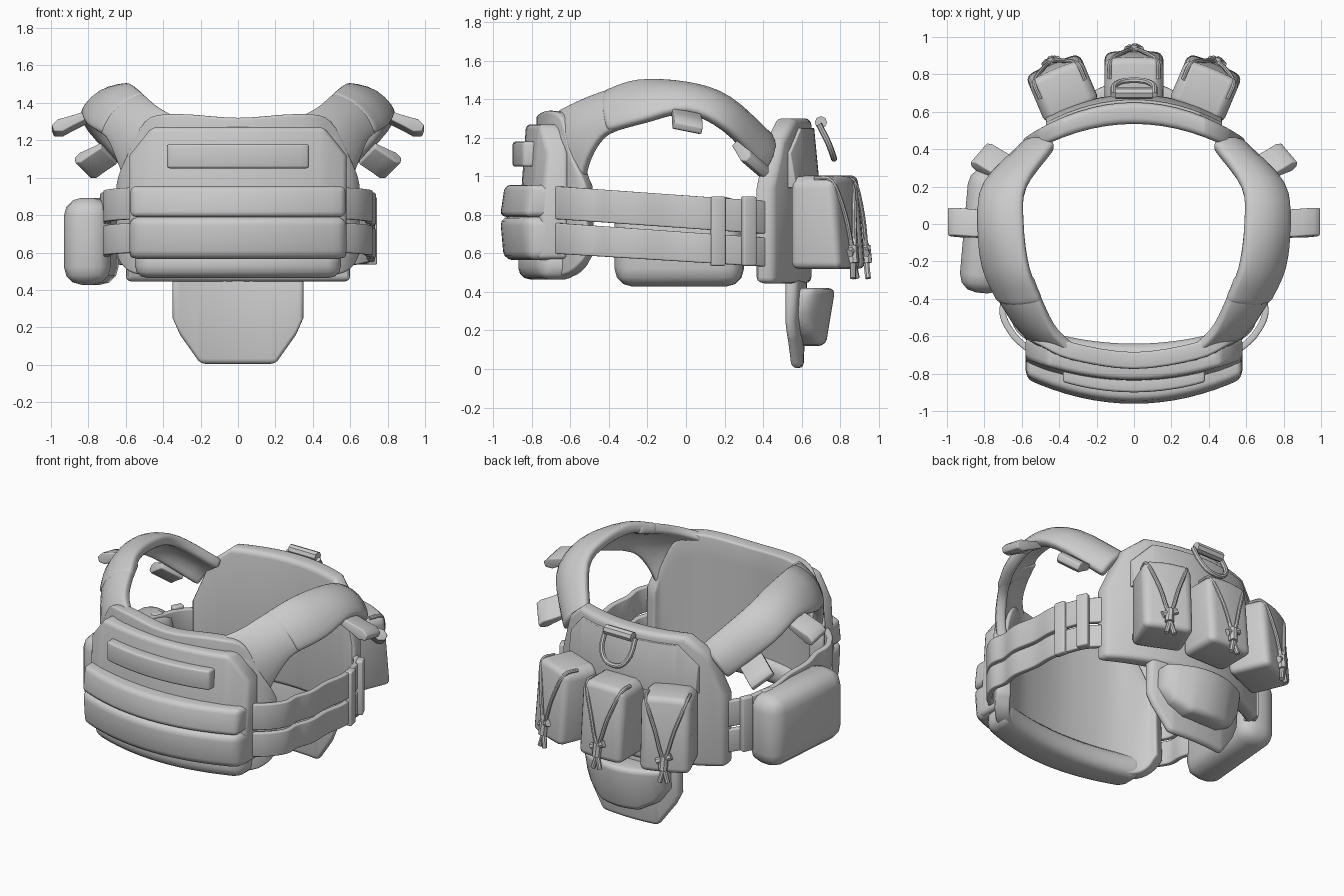
import bpy, bmesh, math
from mathutils import Vector, Matrix

if "Cube" in bpy.data.objects:
    bpy.data.objects.remove(bpy.data.objects["Cube"])

GREY = (0.6, 0.6, 0.6, 1)
fabric = bpy.data.materials.new("plain_grey_fabric")
fabric.use_nodes = True
fabric.diffuse_color = GREY
fabric.node_tree.nodes["Principled BSDF"].inputs["Base Color"].default_value = GREY


def finish(obj, bevel=0.0, thick=0.0, matrix=None):
    """Apply thickness and rounding, fix normals, shade and colour."""
    if thick:
        m = obj.modifiers.new("thickness", 'SOLIDIFY')
        m.thickness, m.offset = thick, 0
    if bevel:
        m = obj.modifiers.new("rounding", 'BEVEL')
        m.width, m.segments = bevel, 3
        m.limit_method, m.angle_limit = 'ANGLE', math.radians(42)
    bpy.ops.object.select_all(action='DESELECT')
    bpy.context.view_layer.objects.active = obj
    obj.select_set(True)
    bpy.ops.object.convert(target='MESH')
    obj = bpy.context.object
    if matrix:
        obj.data.transform(matrix)
    bm = bmesh.new()
    bm.from_mesh(obj.data)
    bmesh.ops.recalc_face_normals(bm, faces=bm.faces)
    bm.to_mesh(obj.data)
    bm.free()
    obj.data.materials.clear()
    obj.data.materials.append(fabric)
    bpy.ops.object.shade_smooth_by_angle(angle=math.radians(40))
    return obj


def mesh_object(name, verts, faces):
    me = bpy.data.meshes.new(name)
    me.from_pydata([tuple(v) for v in verts], [], faces)
    obj = bpy.data.objects.new(name, me)
    bpy.context.collection.objects.link(obj)
    return obj


def spline(points, steps=4):
    """Smooth path through the points."""
    p = [Vector(q) for q in points]
    p = [2 * p[0] - p[1]] + p + [2 * p[-1] - p[-2]]
    out = []
    for a, b, c, d in zip(p, p[1:], p[2:], p[3:]):
        for i in range(steps):
            t = i / steps
            out.append(0.5 * (2 * b + (c - a) * t + (2 * a - 5 * b + 4 * c - d) * t ** 2
                              + (3 * b - a - 3 * c + d) * t ** 3))
    return out + [p[-2]]


def ribbon(name, rail_a, rail_b, thick, bulge=0.0, bevel=0.01, side=1, both=False, rows=6):
    """Band stretched between two rails, bulging away from the torso."""
    rails = []
    for rail in (rail_a, rail_b):
        if both:
            rail = [(-x, y, z) for x, y, z in reversed(rail[1:])] + rail
        rails.append(spline([(side * x, y, z) for x, y, z in rail]))
    a, b = rails
    n, verts = len(a), []
    for i in range(n):
        tangent = a[min(i + 1, n - 1)] + b[min(i + 1, n - 1)] - a[max(i - 1, 0)] - b[max(i - 1, 0)]
        normal = tangent.cross(b[i] - a[i]).normalized()
        if normal.dot((a[i] + b[i]) / 2 - Vector((0, 0, 0.9))) < 0:
            normal.negate()
        for j in range(rows + 1):
            t = j / rows
            verts.append(a[i].lerp(b[i], t) + normal * bulge * (1 - (2 * t - 1) ** 2))
    w = rows + 1
    faces = [(i * w + j, i * w + j + 1, i * w + w + j + 1, i * w + w + j)
             for i in range(n - 1) for j in range(rows)]
    return finish(mesh_object(name, verts, faces), bevel, thick)


def interp(table, x):
    for (x0, v0), (x1, v1) in zip(table, table[1:]):
        if x <= x1:
            return v0 + (v1 - v0) * (x - x0) / (x1 - x0)
    return table[-1][1]


def panel(name, w, lo, hi, inner, outer, bevel, sink=(0, 0), matrix=None, n=16):
    """Curved slab: lo and hi outline over |x|, inner and outer depth as (y, bend)."""
    lo = lo if isinstance(lo, list) else [(0, lo), (w, lo)]
    hi = hi if isinstance(hi, list) else [(0, hi), (w, hi)]
    xs = {round(-w + 2 * w * i / n, 4) for i in range(n + 1)}
    xs |= {s * x for x, z in lo + hi for s in (1, -1)}
    verts, faces = [], []
    for x in sorted(xs):
        z0, z1 = interp(lo, abs(x)), interp(hi, abs(x))
        yi, yo = (c + k * x * x for c, k in (inner, outer))
        verts += [(x, yi, z0), (x, yo + sink[0], z0), (x, yo + sink[1], z1), (x, yi, z1)]
    last = len(verts) - 4
    for c in range(0, last, 4):
        faces += [(c + j, c + (j + 1) % 4, c + 4 + (j + 1) % 4, c + 4 + j) for j in range(4)]
    faces += [(3, 2, 1, 0), tuple(last + j for j in range(4))]
    return finish(mesh_object(name, verts, faces), bevel, 0, matrix)


def box(name, size, matrix, bevel):
    bpy.ops.mesh.primitive_cube_add(size=1)
    obj = bpy.context.object
    obj.name = name
    obj.data.transform(Matrix.Diagonal((*size, 1)))
    return finish(obj, bevel, 0, matrix)


def tube(name, points, radius, matrix=None):
    cu = bpy.data.curves.new(name, 'CURVE')
    cu.dimensions, cu.bevel_depth, cu.bevel_resolution = '3D', radius, 2
    cu.use_fill_caps = True
    path = spline(points) if len(points) > 2 else points
    sp = cu.splines.new('POLY')
    sp.points.add(len(path) - 1)
    for q, p in zip(sp.points, path):
        q.co = (*p, 1)
    obj = bpy.data.objects.new(name, cu)
    bpy.context.collection.objects.link(obj)
    return finish(obj, 0, 0, matrix)


def tab(name, root, tip, across, width, side):
    """Folded webbing loop with a thick rounded end."""
    root, tip, across = (Vector((side * v[0], v[1], v[2])) for v in (root, tip, across))
    along = tip - root
    across = across.normalized()
    up = along.cross(across).normalized()
    profile = [(0, .02), (.5, .028), (.8, .036), (1, .018), (1, -.018), (.8, -.036), (.5, -.028), (0, -.02)]
    verts = [root + along * l + up * t + across * (s * width / 2) for s in (-1, 1) for l, t in profile]
    k = len(profile)
    faces = [(i, (i + 1) % k, k + (i + 1) % k, k + i) for i in range(k)]
    faces += [tuple(reversed(range(k))), tuple(range(k, 2 * k))]
    finish(mesh_object(name, verts, faces), 0.008)


# Front: padded lining, plate pocket, lower bag, bands and name strip
ribbon("front_lining",
       [(0, -.735, .48), (.3, -.70, .48), (.5, -.62, .48), (.58, -.55, .52), (.615, -.49, .6)],
       [(0, -.73, 1.32), (.33, -.68, 1.34), (.48, -.61, 1.3), (.58, -.56, 1.1), (.615, -.50, .95)],
       0.09, bevel=0.03, both=True)
panel("front_plate_pocket", .58, .57, [(0, 1.27), (.46, 1.27), (.58, 1.12)],
      (-.70, .27), (-.88, .33), .04, sink=(0, .05))
panel("front_lower_bag", .55, .465, .62, (-.64, .3), (-.87, .4), .06)
panel("front_lower_band", .58, .565, .79, (-.76, .3), (-.975, .4), .045, sink=(.03, .01))
panel("front_upper_band", .575, .79, .955, (-.76, .3), (-.965, .4), .03, sink=(0, .025))
panel("front_name_strip", .38, 1.05, 1.18, (-.82, .38), (-.9, .38), .015)

# Back: plate panel, raised yoke, carry ring
panel("back_panel", .6, .445, [(0, 1.3), (.38, 1.3), (.5, 1.2), (.6, .92)],
      (.535, -.5), (.65, -.55), .03)
panel("back_yoke", .47, .94, [(0, 1.25), (.35, 1.25), (.47, 1.12)],
      (.58, -.5), (.685, -.55), .025, sink=(.01, -.02))
tube("carry_handle", [(-.1, .70, 1.28), (.1, .70, 1.28)], .032)
tube("carry_ring", [(-.11, .69, 1.27), (-.105, .74, 1.17), (-.05, .765, 1.10),
                    (.05, .765, 1.10), (.105, .74, 1.17), (.11, .69, 1.27)], .016)

# Hanging rear flap with its bowl-shaped pouch
panel("rear_flap", .35, [(0, .005), (.2, .005), (.31, .16), (.35, .25)], .48,
      (.56, -.4), (.63, -.4), .025, sink=(-.02, 0))
panel("rear_flap_pouch", .3, [(0, .12), (.13, .125), (.23, .18), (.3, .28)], .42,
      (.58, -.4), (.785, -1.2), .06, sink=(-.06, -.01))

# Shoulder straps, pads, webbing loops and side straps
side_path = [(.55, -.68), (.64, -.6), (.70, -.49), (.695, -.38), (.72, -.25), (.705, -.08),
             (.715, .08), (.69, .2), (.65, .32), (.56, .43)]


def strap_rail(z0, z1):
    return [(x, y, z0 + (z1 - z0) * (y + .7) / 1.13) for x, y in side_path]


for side, label in ((1, "left"), (-1, "right")):
    ribbon(label + "_shoulder_strap",
           [(.26, -.72, 1.29), (.41, -.58, 1.36), (.49, -.42, 1.42), (.54, -.28, 1.45)],
           [(.58, -.54, .95), (.63, -.50, 1.09), (.68, -.43, 1.2), (.74, -.34, 1.25)],
           0.06, .05, .02, side)
    ribbon(label + "_shoulder_pad",
           [(.49, -.41, 1.42), (.56, -.24, 1.475), (.59, 0, 1.455), (.575, .2, 1.39), (.42, .42, 1.2)],
           [(.71, -.40, 1.23), (.79, -.22, 1.28), (.815, 0, 1.33), (.785, .2, 1.24), (.58, .40, 1.03)],
           0.07, .045, .025, side)
    tab(label + "_upper_loop", (.79, 0, 1.33), (.99, .01, 1.25), (0, 1, -.2), .15, side)
    tab(label + "_rear_loop", (.69, .30, 1.13), (.83, .37, 1.05), (-.12, .14, -.12), .16, side)
    ribbon(label + "_upper_side_strap", strap_rail(.95, .87), strap_rail(.78, .70), .035, 0, .008, side, rows=2)
    ribbon(label + "_lower_side_strap", strap_rail(.76, .68), strap_rail(.60, .53), .035, 0, .008, side, rows=2)
    for x, y, turn in ((.715, .165, 14), (.675, .325, 25)):
        m = Matrix.Translation((side * x, y, .715)) @ Matrix.Rotation(math.radians(side * turn), 4, 'Z')
        box(label + "_strap_keeper", (.045, .075, .36), m, .01)

# Large soft pouch on one side
box("side_pouch", (.25, .67, .465),
    Matrix.Translation((-.785, -.035, .66)) @ Matrix.Rotation(math.radians(-5), 4, 'Z'), .095)

# Three rear pouches, each with a cord and toggle
for x, y, turn, label in ((0, .645, 0, "middle"), (.33, .60, -23, "left"), (-.33, .60, 23, "right")):
    m = Matrix.Translation((x, y, 0)) @ Matrix.Rotation(math.radians(turn), 4, 'Z')
    panel(label + "_rear_pouch", .157, .52, [(0, 1.005), (.11, 1.0), (.157, .97)], (0, 0), (.285, -.5),
          .035, sink=(0, -.04), matrix=m, n=6)
    tube(label + "_cord", [(-.13, .13, .99), (-.125, .225, .975), (-.06, .272, .8), (0, .29, .62),
                           (.06, .272, .8), (.125, .225, .975), (.13, .13, .99)], .012, m)
    tube(label + "_toggle", [(-.045, .285, .64), (.045, .285, .60)], .022, m)
    tube(label + "_toggle_stem", [(0, .285, .64), (.005, .295, .55)], .028, m)
    for s in (-1, 1):
        tube(label + "_cord_end", [(0, .29, .56), (s * .025, .3, .47)], .016, m)
